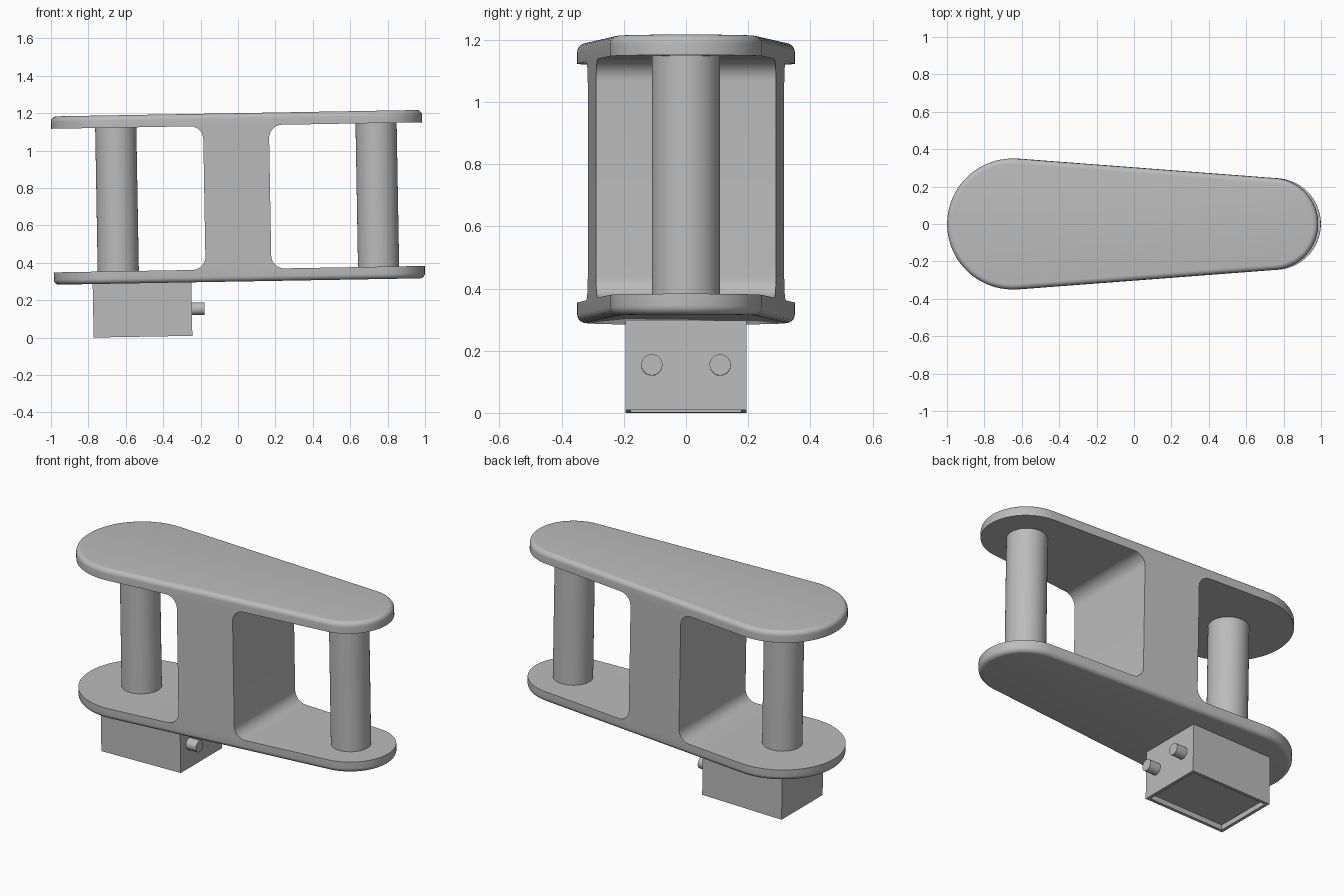
import bpy, bmesh, math
from mathutils import Matrix, Vector

default = bpy.data.objects.get("Cube")
if default:
    bpy.data.objects.remove(default, do_unlink=True)

grey = bpy.data.materials.new("plain grey")
grey.use_nodes = True
COLOUR = (0.5, 0.5, 0.5, 1)
grey.diffuse_color = COLOUR
grey.node_tree.nodes["Principled BSDF"].inputs["Base Color"].default_value = COLOUR

# The whole assembly leans one degree about its middle
MIDDLE = Vector((0, 0, 0.75))
LEAN = (Matrix.Translation(MIDDLE) @ Matrix.Rotation(math.radians(-1), 4, 'Y')
        @ Matrix.Translation(-MIDDLE))

# Main dimensions
BOTTOM, TOP, PLATE, FILLET = 0.30, 1.20, 0.066, 0.028
BIG_X, BIG_R, SMALL_X, SMALL_R = -0.642, 0.35, 0.747, 0.245


def finish(name, bm):
    bmesh.ops.recalc_face_normals(bm, faces=bm.faces)
    bm.transform(LEAN)
    mesh = bpy.data.meshes.new(name)
    bm.to_mesh(mesh)
    bm.free()
    mesh.materials.append(grey)
    obj = bpy.data.objects.new(name, mesh)
    bpy.context.collection.objects.link(obj)
    return obj


def activate(obj):
    bpy.ops.object.select_all(action='DESELECT')
    obj.select_set(True)
    bpy.context.view_layer.objects.active = obj


def smooth(obj):
    activate(obj)
    bpy.ops.object.shade_smooth_by_angle(angle=math.radians(30))


def loft(rings):
    bm = bmesh.new()
    loops = [[bm.verts.new(p) for p in ring] for ring in rings]
    n = len(loops[0])
    for a, b in zip(loops, loops[1:]):
        for i in range(n):
            j = (i + 1) % n
            bm.faces.new((a[i], a[j], b[j], b[i]))
    bm.faces.new(loops[0])
    bm.faces.new(loops[-1])
    return bm


def outline(inset, z, steps=40):
    """Tapered outline: two round ends joined by tangent lines."""
    t = math.acos((BIG_R - SMALL_R) / (SMALL_X - BIG_X))
    points = []
    for cx, r, start, end in ((SMALL_X, SMALL_R, -t, t),
                              (BIG_X, BIG_R, t, 2 * math.pi - t)):
        for i in range(steps + 1):
            a = start + (end - start) * i / steps
            points.append((cx + (r - inset) * math.cos(a), (r - inset) * math.sin(a), z))
    return points


def cylinder(name, radius, depth, matrix):
    bm = bmesh.new()
    bmesh.ops.create_cone(bm, cap_ends=True, segments=48, radius1=radius,
                          radius2=radius, depth=depth, matrix=matrix)
    smooth(finish(name, bm))


def opening(name, side, wall):
    """Cutter open to the end, with rounded corners next to the web."""
    low, high, r = BOTTOM + PLATE, TOP - PLATE, 0.07
    profile = [(1.2, low), (1.2, high)]
    for cz, start in ((high - r, 90), (low + r, 180)):
        for i in range(11):
            a = math.radians(start + 9 * i)
            profile.append((wall + r + r * math.cos(a), cz + r * math.sin(a)))
    rings = [[(side * x, y, z) for x, z in profile] for y in (-0.5, 0.5)]
    cutter = finish(name, loft(rings))
    cutter.hide_render = True
    return cutter


# Body: two plates and a web, from one rounded solid with two openings
rings = []
for i in range(7):
    a = math.pi / 2 * i / 6
    rings.append(outline(FILLET * (1 - math.sin(a)), BOTTOM + FILLET * (1 - math.cos(a))))
for i in range(7):
    a = math.pi / 2 * i / 6
    rings.append(outline(FILLET * (1 - math.cos(a)), TOP - FILLET * (1 - math.sin(a))))
body = finish("plates_and_web", loft(rings))
for name, side, wall in (("left_opening", 1, 0.172), ("right_opening", -1, 0.18)):
    cutter = opening(name, side, wall)
    cut = body.modifiers.new(name, 'BOOLEAN')
    cut.operation = 'DIFFERENCE'
    cut.solver = 'EXACT'
    cut.object = cutter
    activate(body)
    bpy.ops.object.modifier_apply(modifier=cut.name)
    bpy.data.objects.remove(cutter, do_unlink=True)
smooth(body)

# Round pillars between the plates
for name, x in (("left_pillar", 0.745), ("right_pillar", -0.647)):
    cylinder(name, 0.11, TOP - BOTTOM - 1.6 * PLATE,
             Matrix.Translation((x, 0, (TOP + BOTTOM) / 2)))

# Box below the wide end, with a shallow pocket underneath
BOX_LOW, BOX_HIGH = 0.014, 0.31
bm = bmesh.new()
bmesh.ops.create_cube(bm, size=1)
bmesh.ops.scale(bm, vec=(0.528, 0.39, BOX_HIGH - BOX_LOW), verts=bm.verts)
bmesh.ops.translate(bm, vec=(-0.521, 0, (BOX_LOW + BOX_HIGH) / 2), verts=bm.verts)
bm.normal_update()
underside = [f for f in bm.faces if f.normal.z < -0.5]
bmesh.ops.inset_individual(bm, faces=underside, thickness=0.025)
bmesh.ops.inset_individual(bm, faces=underside, thickness=0.0005, depth=-0.03)
finish("box", bm)

# Pegs on the inner end of the box
for name, y in (("front_peg", -0.11), ("back_peg", 0.11)):
    cylinder(name, 0.034, 0.1, Matrix.Translation((-0.239, y, 0.158))
             @ Matrix.Rotation(math.pi / 2, 4, 'Y'))
